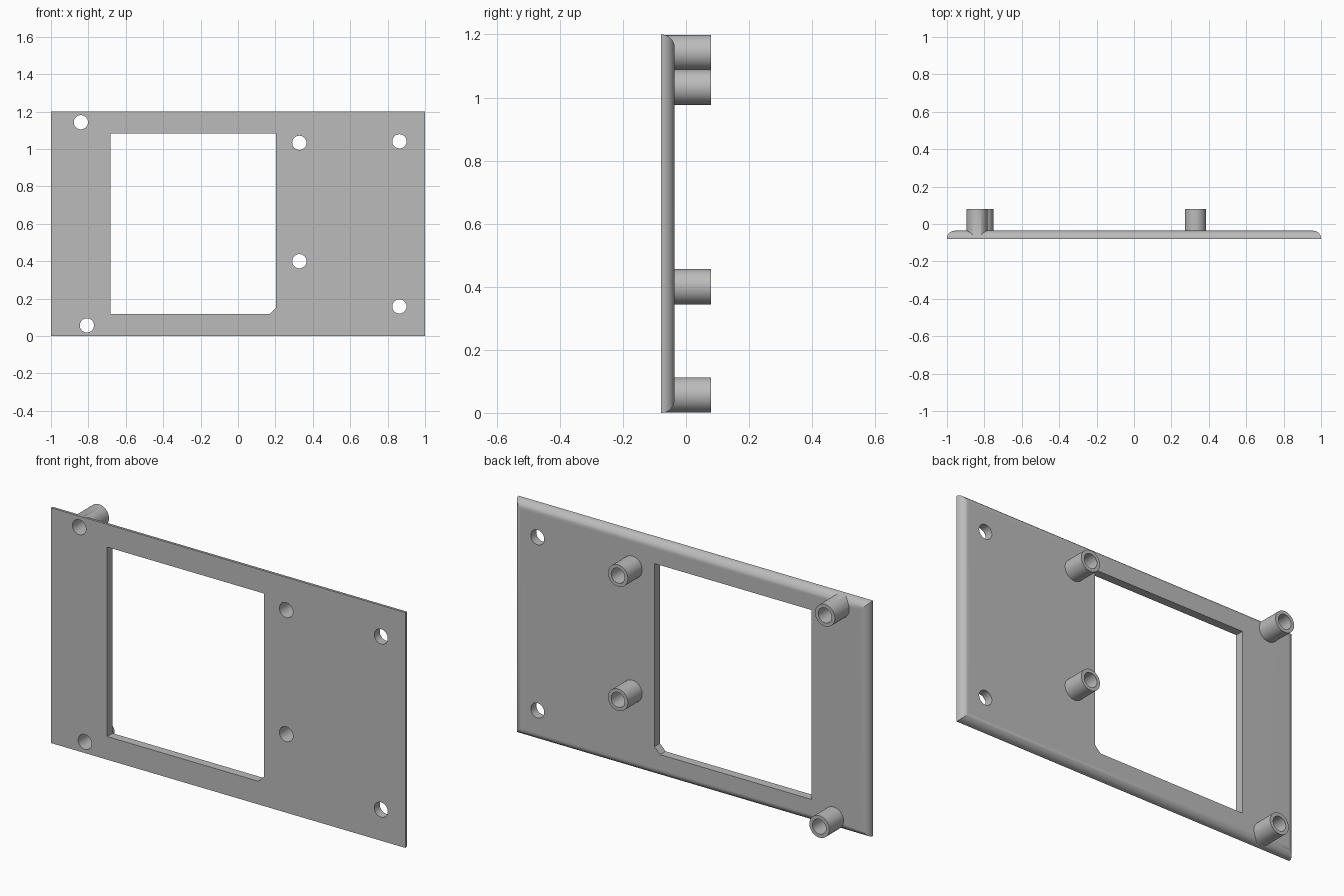
import bpy, bmesh, math
from mathutils import Matrix

FRONT, BACK, TIP = -0.08, -0.036, 0.08
HOLE_R, POST_R = 0.038, 0.056
POSTS = [(-0.84, 1.143), (-0.808, 0.057), (0.328, 1.033), (0.328, 0.4)]
SCREW_HOLES = [(0.863, 1.041), (0.863, 0.158)]

cube = bpy.data.objects.get("Cube")
if cube:
    bpy.data.objects.remove(cube, do_unlink=True)

grey = bpy.data.materials.new("plain_grey")
grey.use_nodes = True
colour = (0.5, 0.5, 0.5, 1)
grey.diffuse_color = colour
grey.node_tree.nodes["Principled BSDF"].inputs["Base Color"].default_value = colour


def make_object(name, bm):
    bmesh.ops.recalc_face_normals(bm, faces=bm.faces)
    mesh = bpy.data.meshes.new(name)
    bm.to_mesh(mesh)
    bm.free()
    mesh.materials.append(grey)
    obj = bpy.data.objects.new(name, mesh)
    bpy.context.collection.objects.link(obj)
    return obj


def prism(bm, outline, y0, y1):
    """Extrude an x-z outline along y."""
    face = bm.faces.new([bm.verts.new((x, y0, z)) for x, z in outline])
    moved = bmesh.ops.extrude_face_region(bm, geom=[face])["geom"]
    verts = [v for v in moved if isinstance(v, bmesh.types.BMVert)]
    bmesh.ops.translate(bm, verts=verts, vec=(0, y1 - y0, 0))


def rod(name, x, z, radius, y0, y1):
    """Solid cylinder lying along y."""
    bm = bmesh.new()
    place = Matrix.Translation((x, (y0 + y1) / 2, z)) @ Matrix.Rotation(math.pi / 2, 4, "X")
    bmesh.ops.create_cone(bm, cap_ends=True, segments=48, radius1=radius,
                          radius2=radius, depth=y1 - y0, matrix=place)
    return make_object(name, bm)


def combine(target, tool, operation):
    """Apply a boolean and discard its tool."""
    mod = target.modifiers.new(tool.name, "BOOLEAN")
    mod.operation, mod.solver, mod.object = operation, "EXACT", tool
    bpy.context.view_layer.objects.active = target
    bpy.ops.object.modifier_apply(modifier=mod.name)
    bpy.data.objects.remove(tool, do_unlink=True)


# Plate with rounded rear edges
bm = bmesh.new()
prism(bm, [(-1, 0), (1, 0), (1, 1.2), (-1, 1.2)], FRONT, BACK)
rear = [e for e in bm.edges if all(abs(v.co.y - BACK) < 1e-4 for v in e.verts)]
bmesh.ops.bevel(bm, geom=rear, offset=0.042, segments=10, profile=0.5, affect="EDGES")
panel = make_object("mounting_panel", bm)

# Window with one chamfered lower corner
bm = bmesh.new()
prism(bm, [(-0.682, 0.118), (0.171, 0.118), (0.203, 0.15), (0.203, 1.084), (-0.682, 1.084)],
      -0.3, 0.3)
combine(panel, make_object("window_cutter", bm), "DIFFERENCE")

# Rear standoffs, then bores through standoffs and plate
for x, z in POSTS:
    combine(panel, rod("standoff", x, z, POST_R, FRONT + 0.002, TIP), "UNION")
for x, z in POSTS + SCREW_HOLES:
    combine(panel, rod("bore_cutter", x, z, HOLE_R, -0.3, 0.3), "DIFFERENCE")

# Smooth curves, crisp corners
bpy.ops.object.select_all(action="DESELECT")
panel.select_set(True)
bpy.context.view_layer.objects.active = panel
bpy.ops.object.shade_smooth_by_angle(angle=math.radians(30))
weighted = panel.modifiers.new("weighted_normals", "WEIGHTED_NORMAL")
weighted.keep_sharp = True
